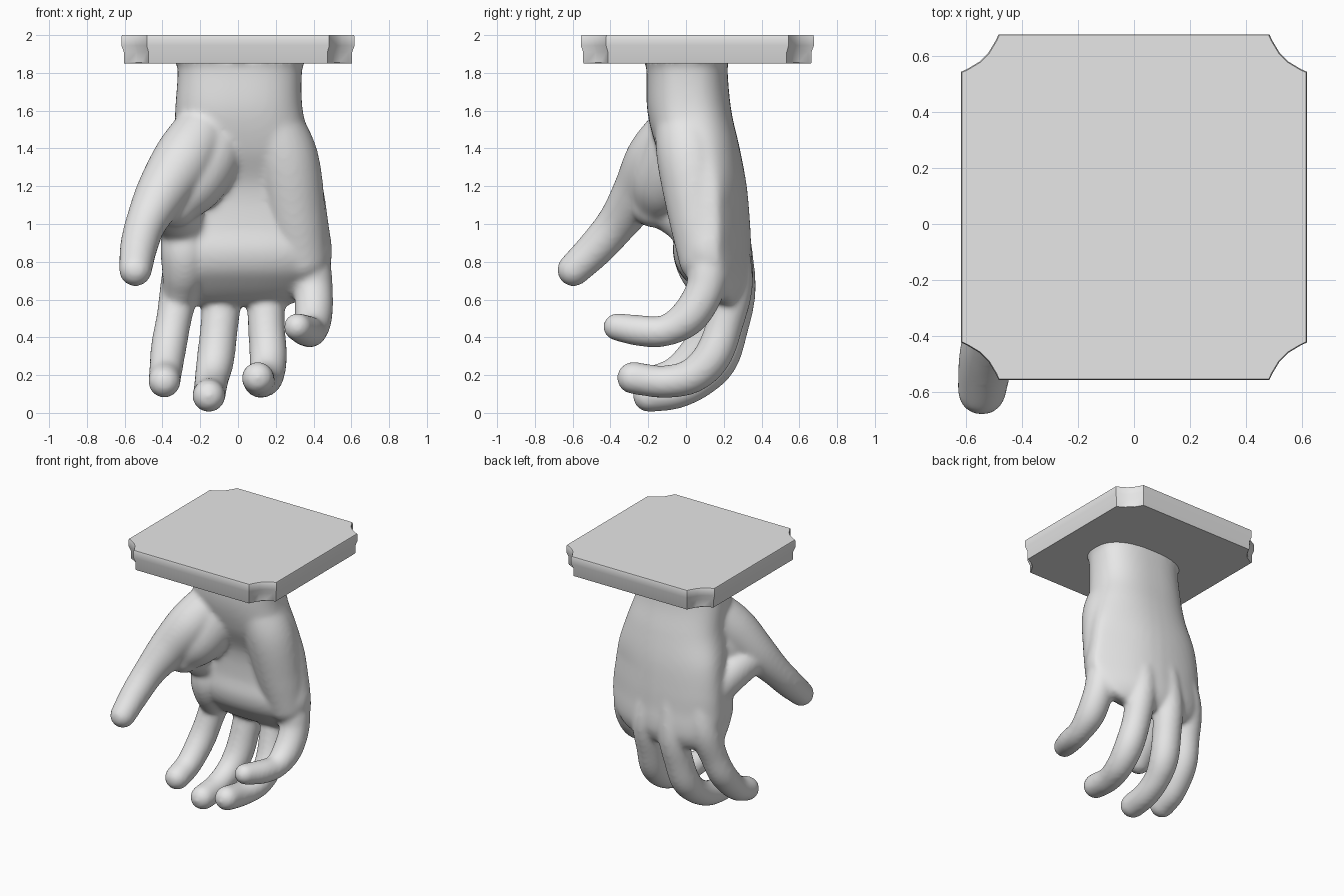
import bpy, bmesh, math
from mathutils import Vector

if "Cube" in bpy.data.objects:
    bpy.data.objects.remove(bpy.data.objects["Cube"])

grey = bpy.data.materials.new("plain_grey")
grey.use_nodes = True
grey.diffuse_color = (0.8, 0.8, 0.8, 1)
grey.node_tree.nodes["Principled BSDF"].inputs["Base Color"].default_value = grey.diffuse_color


def loft(bm, rings):
    """Skin a closed tube over rings of points and cap both ends."""
    rows = [[bm.verts.new(p) for p in ring] for ring in rings]
    n = len(rows[0])
    faces = [bm.faces.new((a[i], a[(i + 1) % n], b[(i + 1) % n], b[i]))
             for a, b in zip(rows, rows[1:]) for i in range(n)]
    faces += [bm.faces.new(rows[0][::-1]), bm.faces.new(rows[-1])]
    bmesh.ops.recalc_face_normals(bm, faces=faces)


def spline(keys, steps=6):
    """Smooth interpolation through a list of equally long tuples."""
    keys = [Vector(k) for k in keys]
    ext = [2 * keys[0] - keys[1]] + keys + [2 * keys[-1] - keys[-2]]
    out = []
    for a, b, c, d in zip(ext, ext[1:], ext[2:], ext[3:]):
        for s in range(steps):
            t = s / steps
            out.append(b + (c - a) * (t / 2) + (2 * a - 5 * b + 4 * c - d) * (t * t / 2)
                       + (3 * b - a - 3 * c + d) * (t ** 3 / 2))
    return out + [keys[-1]]


def digit(bm, keys, sides=24):
    """Round limb through (x, y, z, radius) keys with a domed tip."""
    path = [(Vector(p[:3]), p[3]) for p in spline(keys)]
    end, radius = path[-1]
    along = (end - path[-2][0]).normalized()
    for k in range(1, 7):
        a = k / 6.3 * math.pi / 2
        path.append((end + along * radius * math.sin(a), radius * math.cos(a)))
    rings = []
    for i, (p, r) in enumerate(path):
        t = (path[min(i + 1, len(path) - 1)][0] - path[max(i - 1, 0)][0]).normalized()
        u = Vector((1, 0, 0))
        u = (u - t * u.dot(t)).normalized()
        v = t.cross(u)
        rings.append([p + r * (u * math.cos(2 * math.pi * j / sides)
                               + v * math.sin(2 * math.pi * j / sides)) for j in range(sides)])
    loft(bm, rings)


def make(name, bm):
    mesh = bpy.data.meshes.new(name)
    bm.to_mesh(mesh)
    bm.free()
    mesh.materials.append(grey)
    ob = bpy.data.objects.new(name, mesh)
    bpy.context.collection.objects.link(ob)
    return ob


# Square mounting plate with scooped corners and a thin lip
corner = [(.617, .483), (.597, .492), (.55, .52), (.52, .55), (.492, .597), (.483, .617)]
outline = []
for quarter in range(4):
    for x, y in corner:
        for _ in range(quarter):
            x, y = -y, x
        outline.append((x, y))
bm = bmesh.new()
loft(bm, [[(x * s, y * s + .06, z) for x, y in outline]
          for z, s in ((1.85, .975), (1.855, .98), (1.91, .98), (1.945, 1), (1.99, 1), (2, .995))])
plate = make("mounting_plate", bm)

bm = bmesh.new()

# Wrist and palm: height, centre x, half width, front y, back y
sections = [(1.87, .01, .36, -.23, .235), (1.82, .01, .33, -.21, .22), (1.6, .005, .338, -.205, .24),
            (1.4, .03, .37, -.155, .285), (1.2, .035, .415, -.07, .322), (1.0, .04, .44, -.055, .34),
            (.86, .045, .453, -.07, .347), (.76, .04, .442, -.045, .355), (.68, .03, .4, .02, .352),
            (.61, .02, .34, .1, .325), (.57, .02, .25, .17, .29)]
rings = []
for z, cx, w, front, back in spline(sections):
    ring = []
    for j in range(48):
        c, s = math.cos(j * math.pi / 24), math.sin(j * math.pi / 24)
        x = cx + w * math.copysign(abs(c) ** .8, c)
        y = (front + back) / 2 + (back - front) / 2 * math.copysign(abs(s) ** .8, s)
        if s > 0 and z < 1.6:  # back of the hand slopes towards the little finger
            y -= .11 * max(0, x / .45) ** 2 * s * min(1, (1.6 - z) * 2)
        ring.append((x, y, z))
    rings.append(ring)
loft(bm, rings)

# Heel pad, index pad, ball of the thumb and thumb web
digit(bm, [(.16, -.02, 1.58, .15), (.25, .02, 1.35, .175), (.3, .07, 1.05, .165), (.34, .1, .82, .14)])
digit(bm, [(-.27, .1, 1.0, .13), (-.28, .06, .87, .13), (-.285, .08, .76, .12), (-.3, .13, .66, .1)])
digit(bm, [(-.1, .0, 1.53, .16), (-.16, -.05, 1.36, .18), (-.25, -.12, 1.21, .17), (-.33, -.17, 1.1, .12)])
digit(bm, [(-.44, -.3, 1.13, .09), (-.38, -.17, 1.12, .125), (-.33, -.04, 1.07, .14),
           (-.28, .06, .98, .14), (-.27, .09, .85, .12)])

# Thumb
digit(bm, [(-.16, -.02, 1.53, .15), (-.28, -.15, 1.35, .165), (-.4, -.25, 1.17, .14),
           (-.485, -.36, 1.01, .11), (-.525, -.47, .88, .1), (-.543, -.595, .757, .088)])

# Four curled fingers
digit(bm, [(-.25, .2, .95, .1), (-.295, .2, .72, .11), (-.335, .15, .52, .095), (-.365, .085, .36, .095),
           (-.383, -.04, .22, .088), (-.39, -.165, .165, .086)])
digit(bm, [(-.06, .24, .95, .1), (-.08, .265, .66, .105), (-.1, .23, .45, .1), (-.12, .175, .28, .1),
           (-.14, .08, .175, .09), (-.15, -.05, .11, .088), (-.155, -.195, .09, .087)])
digit(bm, [(.12, .22, .95, .1), (.145, .25, .69, .105), (.15, .205, .47, .098), (.16, .14, .3, .1),
           (.15, .03, .195, .093), (.12, -.12, .165, .086), (.105, -.28, .185, .086)])
digit(bm, [(.3, .12, .98, .1), (.375, .12, .8, .11), (.4, .1, .65, .103), (.4, .015, .51, .1),
           (.39, -.11, .435, .083), (.36, -.24, .435, .083), (.315, -.365, .455, .074)])

# Fuse everything into one skin
hand = make("hand", bm)
fuse = hand.modifiers.new("fuse", "REMESH")
fuse.mode = "VOXEL"
fuse.voxel_size = .014
fuse.use_smooth_shade = True
soften = hand.modifiers.new("soften", "SMOOTH")
soften.factor = .5
soften.iterations = 14

bpy.ops.object.select_all(action="DESELECT")
plate.select_set(True)
bpy.context.view_layer.objects.active = plate
bpy.ops.object.shade_smooth_by_angle(angle=math.radians(35))
